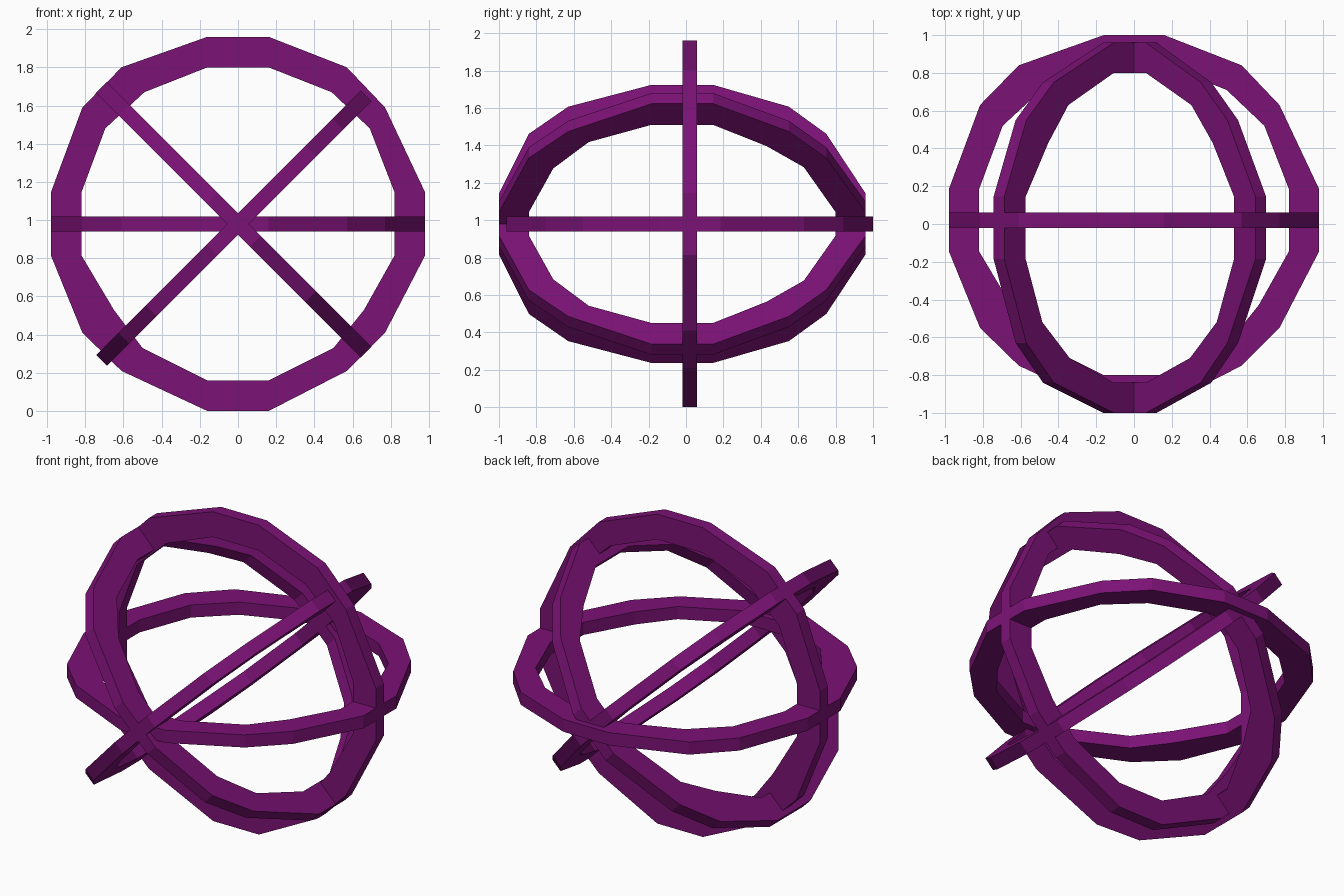
import bpy, bmesh
from mathutils import Vector

if "Cube" in bpy.data.objects:
    bpy.data.objects.remove(bpy.data.objects["Cube"])

THICK = 0.08
R = 0.5 ** 0.5

# Slightly uneven 16-sided ring profile
OUTER = [(-.16, .98), (.16, .98), (.57, .82), (.77, .61), (.98, .165), (.98, -.165),
         (.77, -.57), (.57, -.77), (.16, -.98), (-.16, -.98), (-.61, -.77), (-.815, -.57),
         (-.98, -.165), (-.98, .165), (-.815, .61), (-.61, .82)]
INNER = [(-.16, .82), (.16, .82), (.49, .69), (.69, .50), (.82, .165), (.82, -.165),
         (.66, -.45), (.50, -.65), (.16, -.82), (-.16, -.82), (-.50, -.65), (-.65, -.45),
         (-.82, -.165), (-.82, .165), (-.695, .50), (-.49, .69)]

mat = bpy.data.materials.new("purple")
mat.diffuse_color = (0.2, 0.006, 0.18, 1)
mat.use_nodes = True
mat.node_tree.nodes["Principled BSDF"].inputs["Base Color"].default_value = mat.diffuse_color


def ring(name, center, u_axis, v_axis):
    """Flat polygonal band lying in the plane of the two axes."""
    c, u, v = Vector(center), Vector(u_axis), Vector(v_axis)
    w = u.cross(v) * THICK / 2
    bm = bmesh.new()
    loops = [[bm.verts.new(c + u * a + v * b + w * s) for a, b in pts]
             for pts, s in ((OUTER, 1), (OUTER, -1), (INNER, -1), (INNER, 1))]
    n = len(OUTER)
    for k in range(4):
        p, q = loops[k], loops[(k + 1) % 4]
        for i in range(n):
            j = (i + 1) % n
            bm.faces.new((p[i], p[j], q[j], q[i]))
    bmesh.ops.recalc_face_normals(bm, faces=bm.faces)
    me = bpy.data.meshes.new(name)
    bm.to_mesh(me)
    bm.free()
    me.materials.append(mat)
    ob = bpy.data.objects.new(name, me)
    bpy.context.collection.objects.link(ob)


# Upright and level rings
ring("upright_ring", (0, .02, .98), (1, 0, 0), (0, 0, 1))
ring("level_ring", (0, .02, .98), (1, 0, 0), (0, 1, 0))

# Two rings tilted 45 degrees either way
for name, s in (("rising_ring", 1), ("falling_ring", -1)):
    ring(name, (-.022, -.02, .98 - s * .022), (R, 0, s * R), (0, -1, 0))
